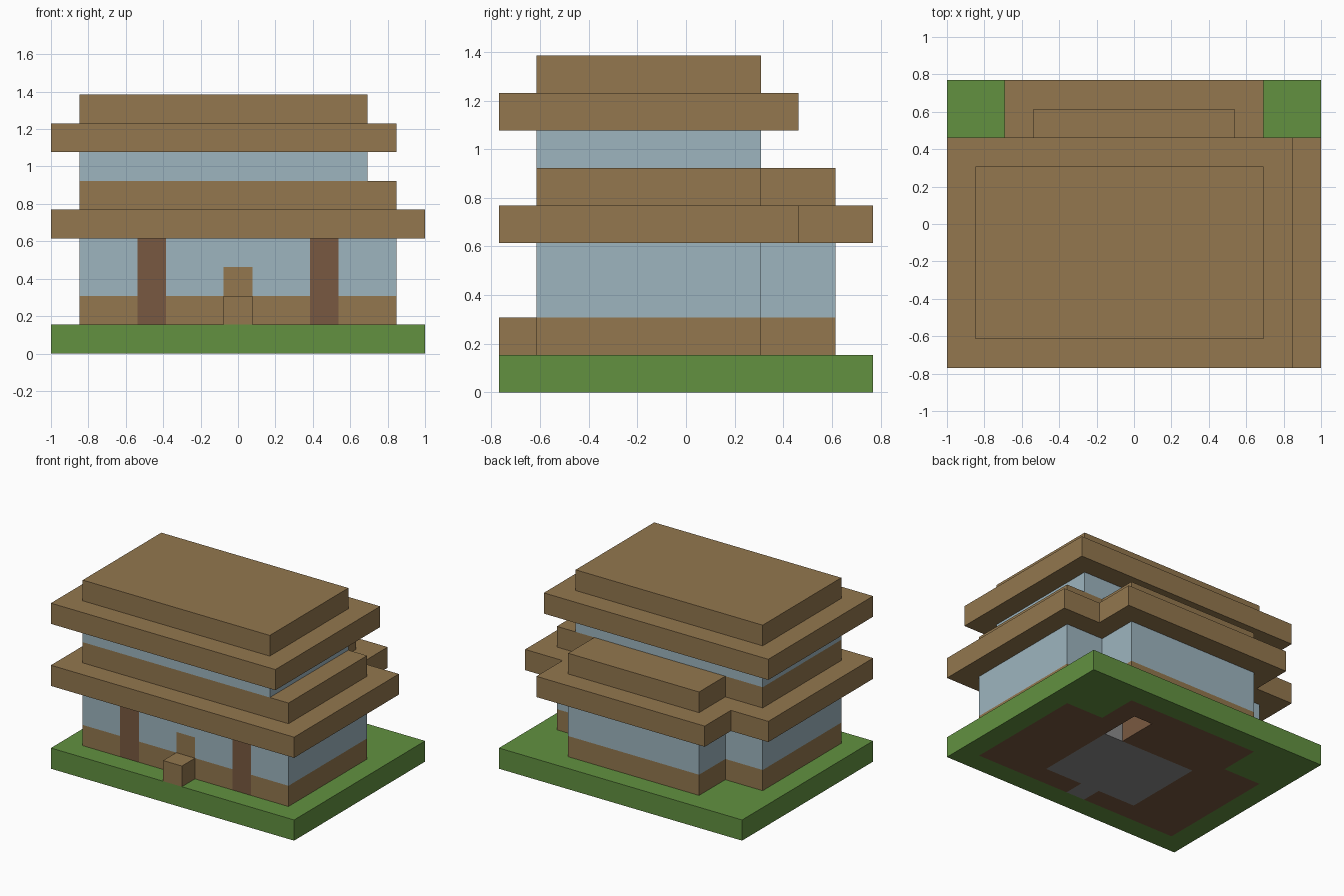
import bpy
import bmesh
from mathutils import Vector

cube = bpy.data.objects.get("Cube")
if cube:
    bpy.data.objects.remove(cube, do_unlink=True)

# The house stands on a 13 x 10 plan of square blocks, each U wide
U = 2 / 13
COLS, ROWS = 13, 10


def linear(c):
    c /= 255
    return c / 12.92 if c <= 0.04045 else ((c + 0.055) / 1.055) ** 2.4


def material(name, rgb):
    colour = [linear(c) for c in rgb] + [1]
    m = bpy.data.materials.new(name)
    m.use_nodes = True
    m.diffuse_color = colour
    bsdf = m.node_tree.nodes["Principled BSDF"]
    bsdf.inputs["Base Color"].default_value = colour
    bsdf.inputs["Roughness"].default_value = 0.9
    return m


MATS = [
    material("grass_green", (98, 145, 64)),
    material("plank_brown", (147, 119, 78)),
    material("log_brown", (121, 89, 65)),
    material("window_blue", (157, 181, 191)),
    material("stone_grey", (140, 140, 140)),
]
GRASS, PLANK, LOG, GLASS, STONE = range(len(MATS))


def rect(x0, x1, y0, y1):
    return lambda x, y: x0 < x < x1 and y0 < y < y1


def union(a, b):
    return lambda x, y: a(x, y) or b(x, y)


def storey(name, inside, z0, z1, paint):
    """Extrude the blocks inside a plan, one level at a time, and paint
    each face from its centre (in block units) and its normal."""
    bm = bmesh.new()
    bmesh.ops.create_grid(bm, x_segments=COLS, y_segments=ROWS, size=1)
    for v in bm.verts:
        v.co = ((v.co.x + 1) / 2 * COLS, (v.co.y + 1) / 2 * ROWS, z0)
    outside = [f for f in bm.faces if not inside(*f.calc_center_median().xy)]
    bmesh.ops.delete(bm, geom=outside, context='FACES')

    top = bm.faces[:]
    for _ in range(z1 - z0):
        geom = bmesh.ops.extrude_face_region(bm, geom=top)["geom"]
        top = [g for g in geom if isinstance(g, bmesh.types.BMFace)]
        verts = [g for g in geom if isinstance(g, bmesh.types.BMVert)]
        bmesh.ops.translate(bm, verts=verts, vec=(0, 0, 1))
    # drop any faces left between levels
    inner = [f for f in bm.faces if abs(f.normal.z) > 0.5
             and z0 + 0.1 < f.calc_center_median().z < z1 - 0.1]
    bmesh.ops.delete(bm, geom=inner, context='FACES_ONLY')
    bmesh.ops.recalc_face_normals(bm, faces=bm.faces)
    bm.normal_update()

    for f in bm.faces:
        f.material_index = paint(f.calc_center_median(), f.normal)
    bmesh.ops.dissolve_limit(bm, angle_limit=0.01, verts=bm.verts,
                             edges=bm.edges, delimit={'MATERIAL'})
    for v in bm.verts:
        v.co = (v.co - Vector((COLS / 2, ROWS / 2, 0))) * U

    mesh = bpy.data.meshes.new(name)
    bm.to_mesh(mesh)
    bm.free()
    for m in MATS:
        mesh.materials.append(m)
    obj = bpy.data.objects.new(name, mesh)
    bpy.context.collection.objects.link(obj)
    return obj


def plain(index):
    return lambda c, n: index


# Plans
house = union(rect(1, 12, 1, 7), rect(3, 10, 6, 9))
eaves = union(rect(0, 13, 0, 8), rect(2, 11, 7, 10))
upper = rect(1, 11, 1, 7)
stairwell = rect(8, 9, 6, 8)
stone_floor = union(rect(4, 9, 2, 6), rect(6, 7, 1, 2))
door = rect(6, 7, 1, 3)


# Lawn slab with the floor showing underneath and a stairwell through it
def paint_base(c, n):
    if stairwell(c.x - 0.1 + 0.2 * n.x, c.y + 0.2 * n.y) and abs(n.z) < 0.5:
        return STONE if n.y > 0.5 else LOG
    if n.z < -0.5:
        if stone_floor(c.x, c.y):
            return STONE
        return LOG if house(c.x, c.y) else GRASS
    return GRASS


storey("lawn_base",
       lambda x, y: not stairwell(x, y), 0, 1, paint_base)


# Ground floor: plank footing, glass band, two log posts and a door in front
def paint_ground(c, n):
    if n.y < -0.5 and c.y < 1.5:
        if int(c.x) in (3, 9):
            return LOG
        if door(c.x, c.z):
            return PLANK
    if abs(n.z) > 0.5:
        return LOG
    return PLANK if c.z < 2 else GLASS


storey("ground_floor_walls", house, 1, 4, paint_ground)
storey("door_step", rect(6, 7, 0, 1), 1, 2, plain(PLANK))

# Lower roof and the parapet above it
storey("lower_eaves", eaves, 4, 5, plain(PLANK))
storey("upper_floor_footing", house, 5, 6, plain(PLANK))

# Upper floor, set in on one side, with its stepped roof
storey("upper_windows", upper, 6, 7, plain(GLASS))
storey("upper_eaves", rect(0, 12, 0, 8), 7, 8, plain(PLANK))
storey("roof_cap", upper, 8, 9, plain(PLANK))
